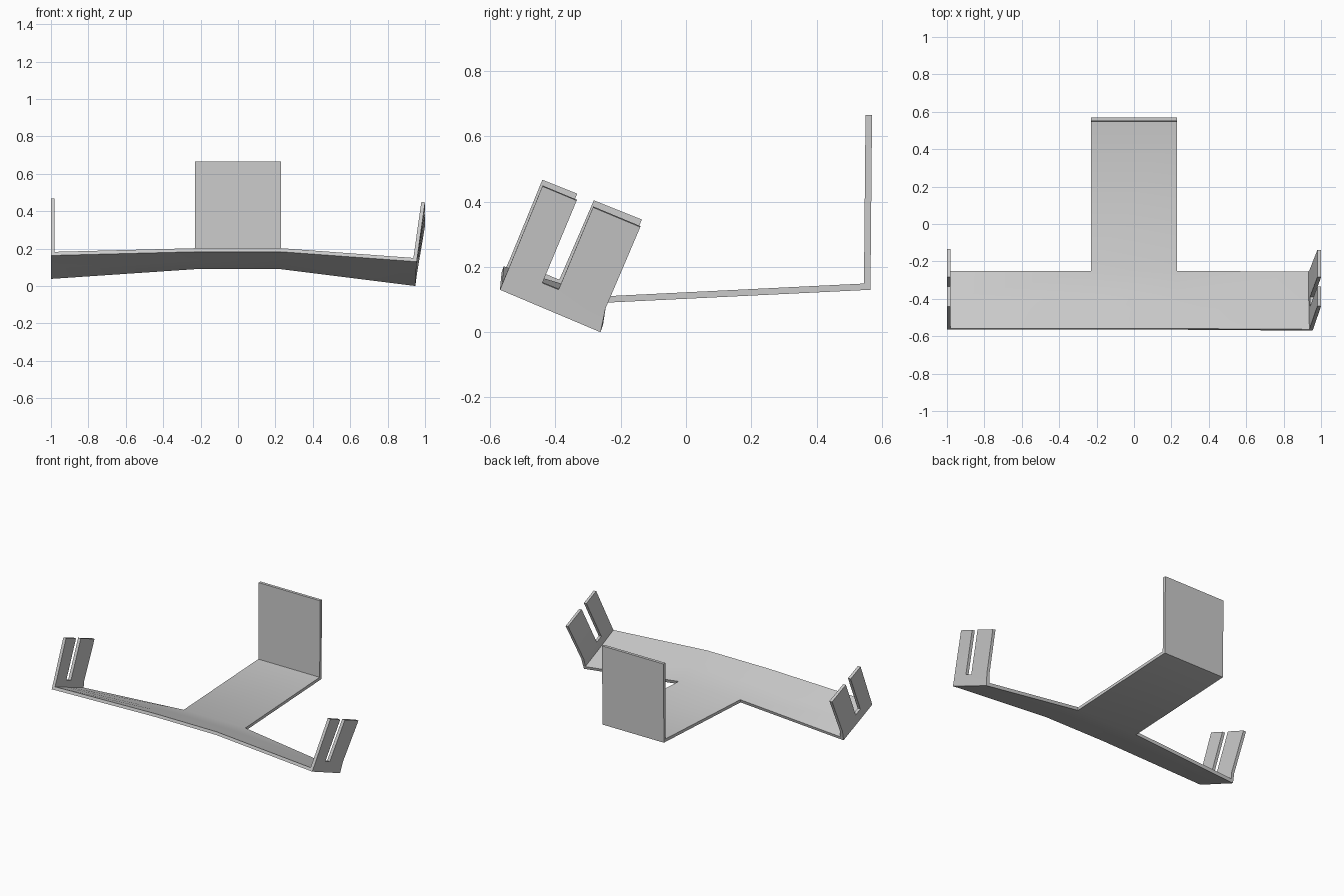
import bpy, bmesh, math
from mathutils import Vector

if "Cube" in bpy.data.objects:
    bpy.data.objects.remove(bpy.data.objects["Cube"])

THICK = 0.02
SLOT = (0.0, 0.35, 0.517, 1.0)   # splits across the arm: prong, slot, prong

# Front and back ends of each fold line, left prong tips round to right prong tips
folds = [
    ((-1.0, -0.44, 0.467), (-1.0, -0.135, 0.345)),      # left prong tips
    ((-1.0, -0.54, 0.223), (-1.0, -0.246, 0.103)),      # left slot bottom
    ((-1.0, -0.565, 0.163), (-1.0, -0.258, 0.038)),     # left bend
    ((-0.23, -0.565, 0.183), (-0.23, -0.255, 0.09)),    # left of centre
    ((0.23, -0.565, 0.183), (0.23, -0.255, 0.09)),      # right of centre
    ((0.955, -0.57, 0.13), (0.948, -0.262, 0.0)),       # right bend
    ((0.964, -0.544, 0.193), (0.958, -0.247, 0.072)),   # right slot bottom
    ((1.0, -0.44, 0.447), (1.0, -0.14, 0.322)),         # right prong tips
]

bm = bmesh.new()

# Front arm with a slotted tab folded up at each end
cols = [[bm.verts.new(Vector(f).lerp(Vector(b), u)) for u in SLOT]
        for f, b in folds]
for i in range(len(cols) - 1):
    for j in range(3):
        if j == 1 and i in (0, len(cols) - 2):
            continue                                     # open slot
        a, b = cols[i], cols[i + 1]
        bm.faces.new((a[j], a[j + 1], b[j + 1], b[j]))

# Stem running back, then the upright back plate
left, right = cols[3][3], cols[4][3]
for y, z in ((0.565, 0.13), (0.57, 0.665)):
    nl, nr = bm.verts.new((-0.23, y, z)), bm.verts.new((0.23, y, z))
    bm.faces.new((left, nl, nr, right))
    left, right = nl, nr

mesh = bpy.data.meshes.new("folded_bracket")
bm.to_mesh(mesh)
bm.free()
bracket = bpy.data.objects.new("folded_bracket", mesh)
bpy.context.collection.objects.link(bracket)
bpy.context.view_layer.objects.active = bracket
bracket.select_set(True)

# Sheet thickness, grown inward from the outer skin
sheet = bracket.modifiers.new("sheet", 'SOLIDIFY')
sheet.thickness = THICK
sheet.offset = -1
sheet.use_even_offset = True
bpy.ops.object.modifier_apply(modifier="sheet")
bpy.ops.object.shade_smooth_by_angle(angle=math.radians(30))
